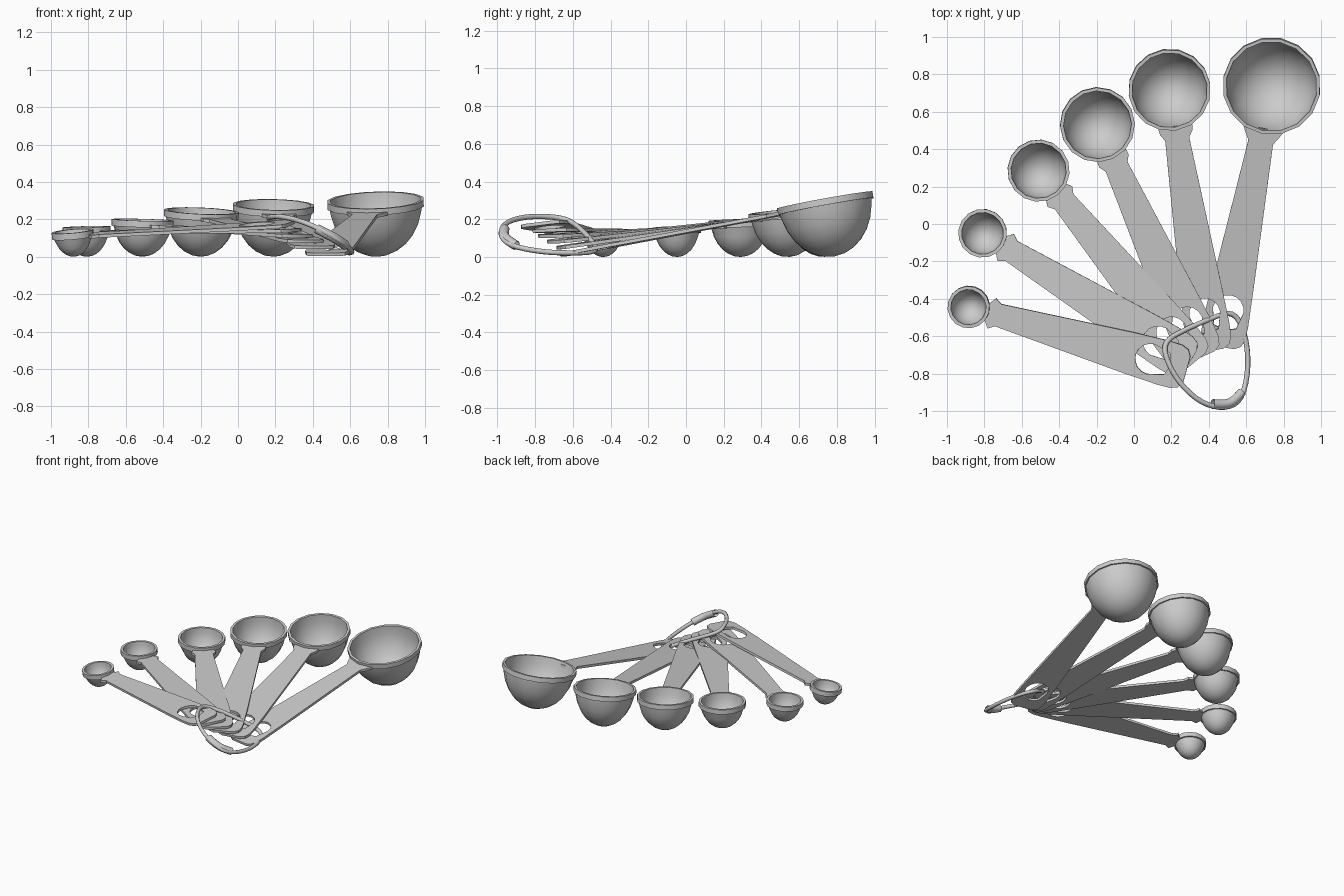
import bpy, bmesh
from math import sin, cos, pi, sqrt
from mathutils import Vector, Matrix

if "Cube" in bpy.data.objects:
    bpy.data.objects.remove(bpy.data.objects["Cube"])


def finish(bm, name, mat=None, angle=0.6):
    bmesh.ops.recalc_face_normals(bm, faces=bm.faces)
    me = bpy.data.meshes.new(name)
    bm.to_mesh(me)
    bm.free()
    ob = bpy.data.objects.new(name, me)
    bpy.context.collection.objects.link(ob)
    if mat:
        me.transform(mat)
    bpy.ops.object.select_all(action='DESELECT')
    ob.select_set(True)
    bpy.context.view_layer.objects.active = ob
    bpy.ops.object.shade_smooth_by_angle(angle=angle)
    return ob


# Hollow round bowl with a raised rim band, rim plane at z = 0
def bowl(name, r, d, mat, seg=16):
    n = 7
    a, t, band = r - 0.01, 0.018, 0.035
    outer = [(a * sin(i / n * pi / 2), -d * cos(i / n * pi / 2)) for i in range(n)]
    outer = [p for p in outer if p[1] < -band - 0.008]
    inner = [((r - t) * sin(i / n * pi / 2), -(d - t) * cos(i / n * pi / 2)) for i in range(n + 1)]
    prof = outer + [(a, -band), (r, -band), (r, 0)] + inner[::-1]
    bm = bmesh.new()
    vs = [bm.verts.new((x, 0, z)) for x, z in prof]
    es = [bm.edges.new(p) for p in zip(vs, vs[1:])]
    bmesh.ops.spin(bm, geom=vs + es, cent=(0, 0, 0), axis=(0, 0, 1),
                   angle=2 * pi, steps=seg, use_duplicate=False)
    bmesh.ops.remove_doubles(bm, verts=bm.verts, dist=0.0005)
    return finish(bm, name, mat)


# Flat flaring handle with an arched ring hole near its end
def handle(name, r, length, w, mat):
    L = length
    side = [(r * 0.9, r * 0.42), (r + 0.015, w + 0.022), (r + 0.05, w),
            (L - 0.32, 0.113), (L - 0.13, 0.122), (L - 0.06, 0.12),
            (L - 0.02, 0.105), (L, 0.07)]
    outline = side + [(x, -y) for x, y in reversed(side)]
    arch = [(L - 0.2 - 0.085 * sin(k * pi / 8), 0.083 * cos(k * pi / 8)) for k in range(9)]
    hole = [(L - 0.11, -0.06), (L - 0.09, 0), (L - 0.11, 0.06)]
    bm = bmesh.new()
    for loop in (outline, arch + hole):
        vs = [bm.verts.new((x, y, -0.02)) for x, y in loop]
        for p in zip(vs, vs[1:] + vs[:1]):
            bm.edges.new(p)
    bmesh.ops.triangle_fill(bm, edges=bm.edges[:], use_beauty=True, normal=(0, 0, 1))
    ext = bmesh.ops.extrude_face_region(bm, geom=bm.faces[:])
    bmesh.ops.translate(bm, vec=(0, 0, -0.018),
                        verts=[v for v in ext['geom'] if isinstance(v, bmesh.types.BMVert)])
    return finish(bm, name, mat)


# Spoons: rim centre, handle end, bowl radius, handle half width, roll
spoons = [
    ((-0.885, -0.445, 0.137), (0.28, -0.78, 0.205), 0.113, 0.062, 0.12),
    ((-0.81, -0.05, 0.16), (0.30, -0.735, 0.17), 0.13, 0.062, 0.04),
    ((-0.51, 0.285, 0.197), (0.33, -0.735, 0.14), 0.166, 0.064, 0.0),
    ((-0.195, 0.53, 0.245), (0.37, -0.71, 0.11), 0.2, 0.064, 0.0),
    ((0.19, 0.715, 0.278), (0.41, -0.68, 0.078), 0.22, 0.065, 0.0),
    ((0.735, 0.735, 0.302), (0.465, -0.66, 0.04), 0.262, 0.067, 0.0),
]
for i, (c, e, r, w, roll) in enumerate(spoons, 1):
    c, e = Vector(c), Vector(e)
    x = (e - c).normalized()
    y = Vector((0, 0, 1)).cross(x).normalized()
    z = x.cross(y)
    mat = Matrix((x, y, z)).transposed().to_4x4()
    mat = Matrix.Translation(c) @ mat @ Matrix.Rotation(roll, 4, 'X')
    nz = (mat.to_3x3() @ Vector((0, 0, 1))).z
    depth = sqrt(c.z ** 2 - r * r * (1 - nz * nz)) / nz   # bowl touches the ground
    bowl(f"spoon_bowl_{i}", r, depth, mat)
    handle(f"spoon_handle_{i}", r, (e - c).length, w, mat)


# Band swept along a path
def band(name, pts, half_w, half_t, cyclic):
    pro = bpy.data.curves.new(name, 'CURVE')
    pro.dimensions = '3D'
    s = pro.splines.new('NURBS')
    s.points.add(len(pts) - 1)
    for p, q in zip(s.points, pts):
        p.co = (*q, 1)
    s.use_cyclic_u = cyclic
    s.use_endpoint_u = not cyclic
    s.order_u = 3
    s.resolution_u = 4
    pro.bevel_depth = half_w
    pro.bevel_resolution = 2
    ob = bpy.data.objects.new(name, pro)
    bpy.context.collection.objects.link(ob)
    bpy.ops.object.select_all(action='DESELECT')
    ob.select_set(True)
    bpy.context.view_layer.objects.active = ob
    bpy.ops.object.convert(target='MESH')
    bpy.ops.object.shade_smooth_by_angle(angle=0.8)


# Tilted ring threading all handle holes, with its thicker clasp
ring = [(0.17, -0.72, 0.215), (0.24, -0.85, 0.215), (0.36, -0.96, 0.185),
        (0.49, -0.99, 0.12), (0.58, -0.94, 0.06), (0.615, -0.76, 0.025),
        (0.595, -0.58, 0.02), (0.53, -0.46, 0.03), (0.40, -0.51, 0.10),
        (0.26, -0.57, 0.16), (0.16, -0.63, 0.20)]
band("ring", ring, 0.014, 0.01, True)
band("ring_clasp", [(0.42, -0.962, 0.15), (0.48, -0.968, 0.12), (0.535, -0.95, 0.09),
                    (0.575, -0.90, 0.06)], 0.026, 0.02, False)
